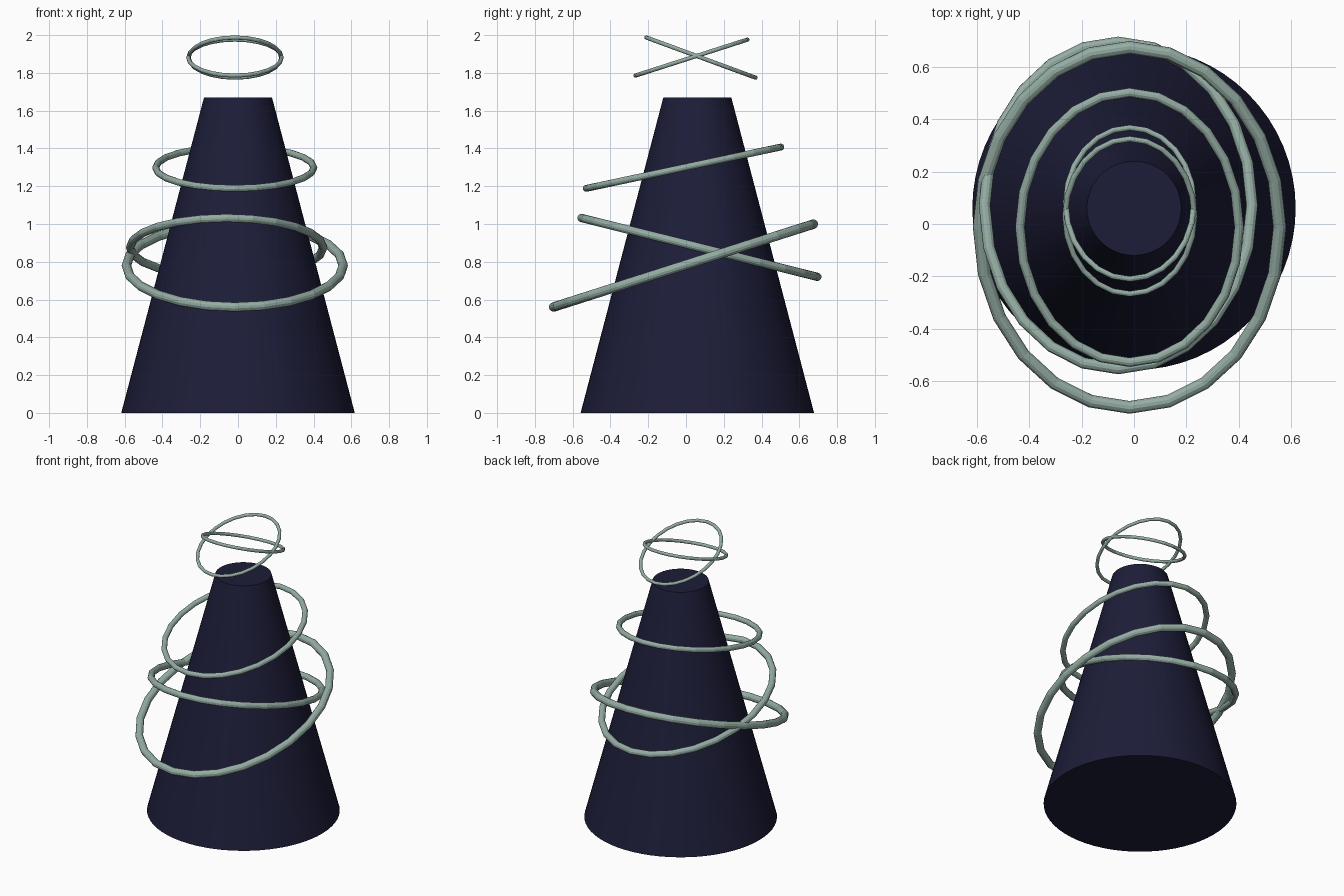
import bpy, bmesh, math
from mathutils import Vector, Matrix

if "Cube" in bpy.data.objects:
    bpy.data.objects.remove(bpy.data.objects["Cube"])


def material(name, rgb):
    m = bpy.data.materials.new(name)
    m.diffuse_color = (*rgb, 1)
    m.use_nodes = True
    m.node_tree.nodes["Principled BSDF"].inputs["Base Color"].default_value = m.diffuse_color
    return m


navy = material("navy", (0.012, 0.012, 0.04))
sage = material("sage", (0.30, 0.42, 0.37))

# Tapered body
bpy.ops.mesh.primitive_cone_add(vertices=64, radius1=0.618, radius2=0.18,
                                depth=1.67, location=(0, 0.06, 0.835))
body = bpy.context.object
body.name = "tree_body"
body.data.materials.append(navy)
bpy.ops.object.shade_smooth_by_angle(angle=math.radians(30))


def oval_ring(name, centre, length, tilt, tube, ratio=0.795, segs=24, sides=12):
    """Round tube swept along an oval, tilted about the x axis."""
    bm = bmesh.new()
    loops = []
    for i in range(segs):
        a = math.tau * i / segs
        p = Vector((length * ratio * math.cos(a), length * math.sin(a), 0))
        out = Vector((math.cos(a), ratio * math.sin(a), 0)).normalized()
        loops.append([bm.verts.new(p + out * tube * math.cos(b) + Vector((0, 0, tube * math.sin(b))))
                      for b in (math.tau * j / sides for j in range(sides))])
    for i in range(segs):
        u, v = loops[i], loops[(i + 1) % segs]
        for j in range(sides):
            k = (j + 1) % sides
            bm.faces.new((u[j], v[j], v[k], u[k]))
    bmesh.ops.recalc_face_normals(bm, faces=bm.faces)
    mesh = bpy.data.meshes.new(name)
    bm.to_mesh(mesh)
    bm.free()
    mesh.materials.append(sage)
    ob = bpy.data.objects.new(name, mesh)
    bpy.context.collection.objects.link(ob)
    ob.location = centre
    ob.rotation_euler.x = math.radians(tilt)


# Garland rings around the body
oval_ring("lower_ring", (-0.017, -0.013, 0.78), 0.722, 17.7, 0.025)
oval_ring("middle_ring", (-0.06, 0.071, 0.876), 0.643, -14.0, 0.022)
oval_ring("upper_ring", (-0.017, -0.013, 1.298), 0.527, 12.0, 0.018)

# Crossed pair floating over the tip
oval_ring("top_ring_a", (-0.016, 0.029, 1.881), 0.311, 17.8, 0.011)
oval_ring("top_ring_b", (-0.016, 0.079, 1.881), 0.308, -20.2, 0.011)
